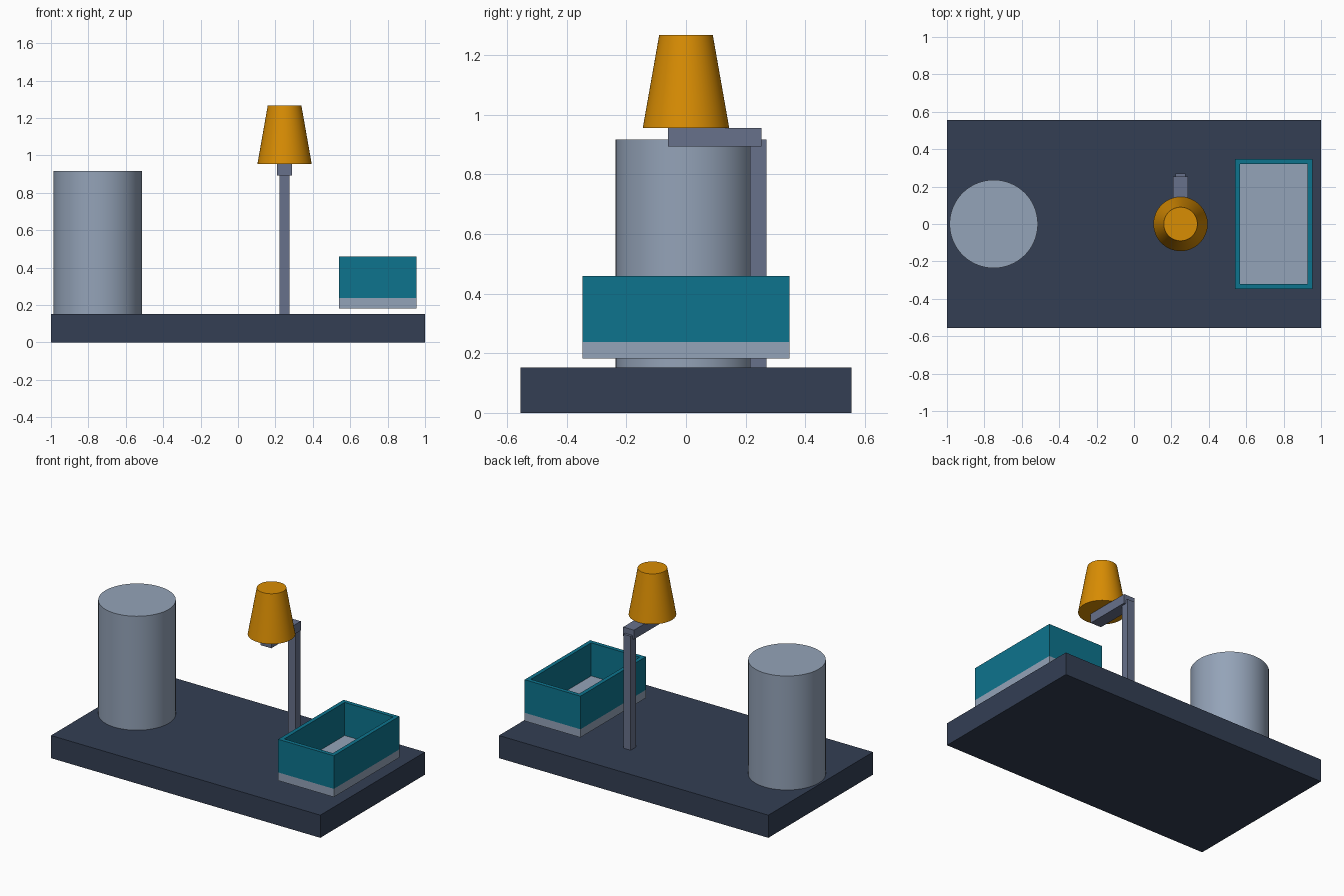
import bpy
import bmesh
import math
from mathutils import Matrix, Vector

default = bpy.data.objects.get("Cube")
if default:
    bpy.data.objects.remove(default, do_unlink=True)


def material(name, rgb):
    mat = bpy.data.materials.new(name)
    mat.use_nodes = True
    mat.diffuse_color = (*rgb, 1)
    mat.node_tree.nodes["Principled BSDF"].inputs["Base Color"].default_value = (*rgb, 1)
    return mat


slate = material("dark slate", (0.033, 0.049, 0.088))
light_grey = material("light grey", (0.296, 0.366, 0.479))
mid_grey = material("mid grey", (0.137, 0.165, 0.258))
teal = material("teal", (0.004, 0.174, 0.27))
amber = material("amber", (0.694, 0.266, 0.001))


def add_object(name, bm, mat):
    mesh = bpy.data.meshes.new(name)
    bm.to_mesh(mesh)
    bm.free()
    mesh.materials.append(mat)
    obj = bpy.data.objects.new(name, mesh)
    bpy.context.collection.objects.link(obj)
    return obj


def box(name, low, high, mat):
    low, high = Vector(low), Vector(high)
    bm = bmesh.new()
    bmesh.ops.create_cube(bm, size=1)
    bmesh.ops.scale(bm, vec=high - low, verts=bm.verts)
    bmesh.ops.translate(bm, vec=(low + high) / 2, verts=bm.verts)
    return add_object(name, bm, mat)


def round_part(name, x, z0, z1, r0, r1, mat):
    bm = bmesh.new()
    bmesh.ops.create_cone(bm, cap_ends=True, segments=64, radius1=r0, radius2=r1,
                          depth=z1 - z0, matrix=Matrix.Translation((x, 0, (z0 + z1) / 2)))
    obj = add_object(name, bm, mat)
    bpy.ops.object.select_all(action="DESELECT")
    obj.select_set(True)
    bpy.context.view_layer.objects.active = obj
    bpy.ops.object.shade_smooth_by_angle(angle=math.radians(30))
    return obj


def rectangular_frame(name, low, high, wall, mat):
    """Upright walls around a rectangle, open at the top and bottom."""
    bm = bmesh.new()
    loops = []
    for inset, z in ((0, low[2]), (0, high[2]), (wall, high[2]), (wall, low[2])):
        x0, y0, x1, y1 = low[0] + inset, low[1] + inset, high[0] - inset, high[1] - inset
        loops.append([bm.verts.new((x, y, z))
                      for x, y in ((x0, y0), (x1, y0), (x1, y1), (x0, y1))])
    for k in range(4):
        a, b = loops[k], loops[(k + 1) % 4]
        for i in range(4):
            j = (i + 1) % 4
            bm.faces.new((a[i], a[j], b[j], b[i]))
    return add_object(name, bm, mat)


# Base slab and drum
box("base", (-1, -0.555, 0), (1, 0.555, 0.152), slate)
round_part("drum", -0.75, 0.152, 0.917, 0.236, 0.236, light_grey)

# Lamp
box("lamp_post", (0.222, 0.215, 0.152), (0.276, 0.27, 0.917), mid_grey)
box("lamp_arm", (0.209, -0.06, 0.893), (0.289, 0.253, 0.955), mid_grey)
round_part("lamp_shade", 0.249, 0.955, 1.267, 0.145, 0.09, amber)

# Open tray, held slightly above the base
box("tray_floor", (0.541, -0.347, 0.182), (0.955, 0.347, 0.237), light_grey)
rectangular_frame("tray_walls", (0.541, -0.347, 0.237), (0.955, 0.347, 0.459), 0.027, teal)
